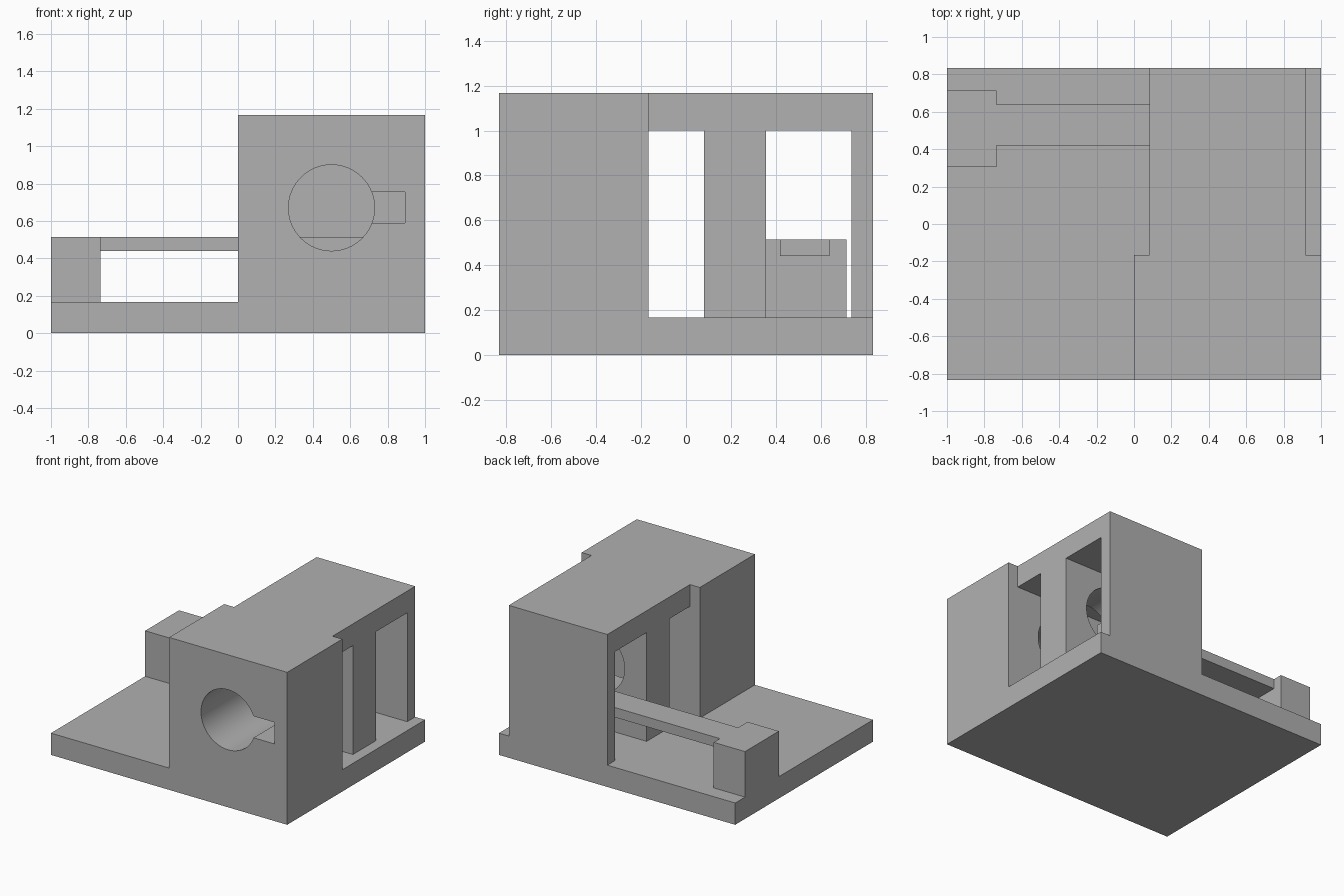
import bpy, math

old = bpy.data.objects.get("Cube")
if old:
    bpy.data.objects.remove(old, do_unlink=True)

grey = bpy.data.materials.new("plain_grey")
grey.use_nodes = True
colour = (0.44, 0.44, 0.44, 1)
grey.diffuse_color = colour
grey.node_tree.nodes["Principled BSDF"].inputs["Base Color"].default_value = colour


def box(name, x, y, z):
    """Box spanning the given (low, high) ranges."""
    bpy.ops.mesh.primitive_cube_add(size=1)
    ob = bpy.context.object
    ob.name = name
    for v in ob.data.vertices:
        v.co = [sum(r) / 2 + c * (r[1] - r[0]) for r, c in zip((x, y, z), v.co)]
    ob.data.materials.append(grey)
    return ob


def combine(target, tool, operation):
    """Apply a boolean and remove its tool."""
    mod = target.modifiers.new(operation, "BOOLEAN")
    mod.operation = operation
    mod.solver = "EXACT"
    mod.object = tool
    bpy.context.view_layer.objects.active = target
    bpy.ops.object.modifier_apply(modifier=mod.name)
    bpy.data.objects.remove(tool, do_unlink=True)


S, T = 0.8333, 0.1667      # half depth, wall thickness
TOP = 1.1667

# Base plate with the wide front block and narrower rear housing
body = box("lock_housing", (-1, 1), (-S, S), (0, T))
combine(body, box("front_block", (0, 1), (-S, -T), (0, TOP)), "UNION")
combine(body, box("rear_housing", (0.083, 0.917), (-0.3, S), (0.05, TOP)), "UNION")

# Two windows running right through the rear housing
for y in ((-T, 0.08), (0.357, 0.737)):
    combine(body, box("window_cutter", (0.04, 1.2), y, (T, 1)), "DIFFERENCE")

# Round bore through the front block and middle wall
bpy.ops.mesh.primitive_cylinder_add(
    vertices=64, radius=0.23, depth=1.5, location=(0.5, -0.2, 0.67),
    rotation=(math.pi / 2, 0, 0))
bore = bpy.context.object
bore.data.materials.append(grey)
combine(body, bore, "DIFFERENCE")

# Blind key slot beside the bore
combine(body, box("slot_cutter", (0.6, 0.893), (-1, -0.33), (0.59, 0.755)), "DIFFERENCE")

# Bolt: upright end block and thin bar reaching into the rear window
combine(body, box("bolt_end", (-1, -0.735), (0.305, 0.715), (0.05, 0.515)), "UNION")
combine(body, box("bolt_bar", (-0.85, 0.69), (0.42, 0.64), (0.44, 0.515)), "UNION")

bpy.ops.object.select_all(action="DESELECT")
body.select_set(True)
bpy.context.view_layer.objects.active = body
bpy.ops.object.shade_smooth_by_angle(angle=math.radians(30))
